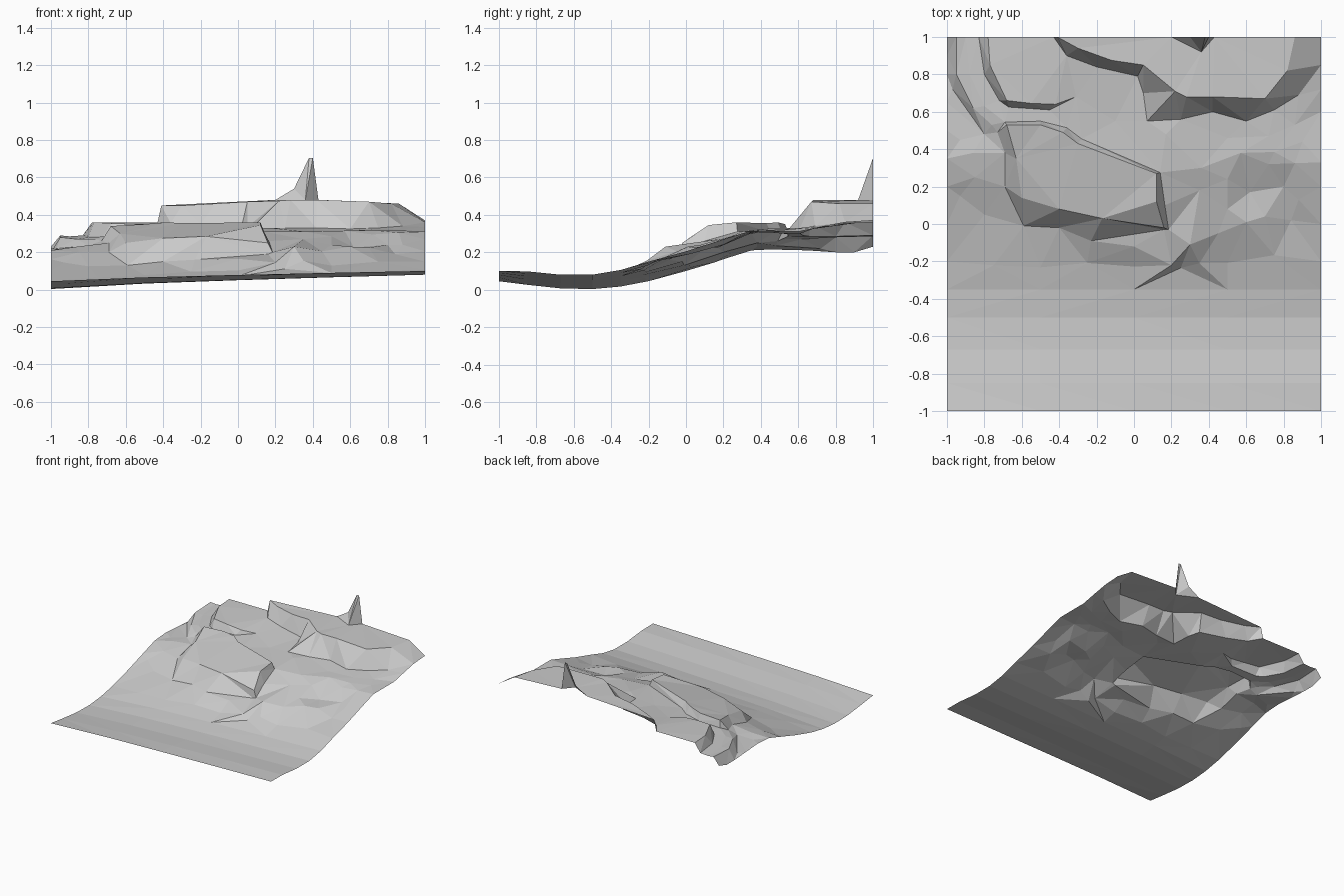
import bpy, random
from mathutils import Vector
from mathutils.geometry import delaunay_2d_cdt

random.seed(4)

# Side profiles (y, z) of the slope along the left and right edges
LEFT = [(-1, .045), (-.8, .02), (-.6, 0), (-.45, .005), (-.35, .017), (-.15, .055),
        (0, .1), (.35, .21), (.5, .22), (.8, .2), (.9, .2), (1, .23)]
RIGHT = [(-1, .10), (-.87, .10), (-.67, .08), (-.5, .08), (-.35, .105), (-.2, .15),
         (0, .205), (.2, .27), (.33, .31), (.6, .31), (.72, .335), (.85, .36), (1, .37)]


def sample(profile, y):
    for (y0, z0), (y1, z1) in zip(profile, profile[1:]):
        if y <= y1:
            return z0 + (z1 - z0) * (y - y0) / (y1 - y0)
    return profile[-1][1]


def slope(x, y):
    t = ((x + 1) / 2) ** 0.7
    return sample(LEFT, y) * (1 - t) + sample(RIGHT, y) * t


points, edges, index = [], [], {}


def add(x, y, z=None):
    key = (round(x, 3), round(y, 3))
    if key not in index:
        index[key] = len(points)
        points.append(Vector((x, y, slope(x, y) if z is None else z)))
    return index[key]


def line(pts):
    ids = [add(*p) for p in pts]
    edges.extend(zip(ids, ids[1:]))


# Lower slope: rows following the profiles
for y in (-1, -.85, -.67, -.5, -.35):
    line([(x, y) for x in (-1, -.5, 0, .5, 1)])
for i in range(9):
    x = -1 + i / 4
    line([(x, -.2 + (random.uniform(-.04, .04) if 0 < i < 8 else 0))])

# Outer edges of the sheet
for y in (0, .2, .35, .5, .65, .8, .9, 1):
    add(-1, y)
for y in (0, .2, .33, .6, .72, .85, 1):
    add(1, y)

# Upper plateau: cliff rim and cliff foot
line([(-.41, 1, .45), (-.3, .94, .45), (-.12, .875, .46), (.05, .85, .47), (.22, .71, .475),
      (.28, .68, .48), (.42, .68, .48), (.7, .67, .47), (.82, .82, .46), (.86, 1, .46)])
line([(-.43, 1, .36), (-.36, .9, .355), (-.2, .84, .35), (.02, .79, .34), (.05, .7, .335),
      (.07, .55, .325), (.17, .48, .33), (.25, .56, .33), (.42, .6, .33), (.6, .55, .325),
      (.75, .61, .33), (.88, .69, .34), (1, .85)])

# Pointed rock on the back edge
line([(.2, 1, .48), (.36, .92, .48), (.43, 1, .48)])
for p in ((.3, 1, .54), (.38, 1, .705), (.4, 1, .705)):
    add(*p)

# Left platform: rim and foot
line([(-.78, 1, .36), (-.77, .85, .36), (-.68, .66, .355), (-.55, .645, .35),
      (-.42, .64, .34), (-.31, .68, .325)])
line([(-.83, 1, .29), (-.8, .8, .285), (-.72, .66, .285), (-.67, .625, .29),
      (-.45, .61, .3), (-.31, .68, .325)])

# Path: outer edge and bank on the left, outer edge on the right
line([(-.9, 1, .285), (-.88, .8, .28), (-.8, .63, .28), (-.69, .545, .285)])
line([(-.95, 1, .29), (-.95, .8, .28), (-.86, .62, .27), (-.76, .53, .27)])
line([(-.97, .72, .22), (-.8, .48, .235), (-.73, .49, .26)])
line([(1, .6), (.9, .44, .315), (.75, .385, .315), (.57, .38, .315), (.36, .3, .31), (.14, .275, .31)])
line([(1, .72), (.86, .53, .32), (.72, .47, .32), (.5, .46, .315)])
add(-.1, .55, .315)

# Front outcrop: back rim and its drop to the path
line([(-.68, .53, .34), (-.5, .53, .35), (-.38, .49, .36), (-.3, .43, .355),
      (.12, .27, .36), (.12, .12, .345), (.16, -.02, .25)])
line([(-.69, .545, .285), (-.5, .55, .295), (-.36, .515, .3), (-.28, .455, .305),
      (.14, .275, .31), (.165, .1, .26), (.185, -.03, .2)])

# Front outcrop: front rim and rock foot
line([(.12, .12, .345), (-.17, .03, .285), (-.4, .08, .275), (-.6, .14, .25),
      (-.63, .35, .3), (-.68, .53, .34)])
line([(.185, -.03, .2), (.16, -.03, .19), (-.23, -.09, .16), (-.4, -.02, .15), (-.59, -.01, .13),
      (-.69, .2, .2), (-.69, .38, .25), (-.73, .49, .26)])

# Crags on the right and left of the slope
line([(.72, .32, .295), (.86, .325, .305), (1, .33)])
for p in ((.35, .18, .27), (.5, .24, .285), (.62, .17, .225), (.7, .04, .225), (.6, .01, .23),
          (.45, -.05, .205), (.3, -.11, .23), (.2, -.22, .145), (.35, -.21, .155), (.8, .2, .24),
          (.84, .02, .19), (.88, .13, .24), (.5, .08, .24), (-.85, .25, .2), (-.8, .05, .125),
          (-.93, .15, .145), (-.86, .38, .23), (-.93, .45, .215), (.0, -.12, .165)):
    add(*p)

# Triangulate the breaklines into one open terrain sheet
verts, _, faces, origin, _, _ = delaunay_2d_cdt([p.xy for p in points], edges, [], 0, 1e-5)
coords = [(v.x, v.y, points[o[0]].z if o else slope(v.x, v.y)) for v, o in zip(verts, origin)]
mesh = bpy.data.meshes.new("hillside_terrain")
mesh.from_pydata(coords, [], [list(f) for f in faces])
mesh.update()
if sum(p.normal.z for p in mesh.polygons) < 0:
    mesh.flip_normals()
terrain = bpy.data.objects.new("hillside_terrain", mesh)
bpy.context.collection.objects.link(terrain)
